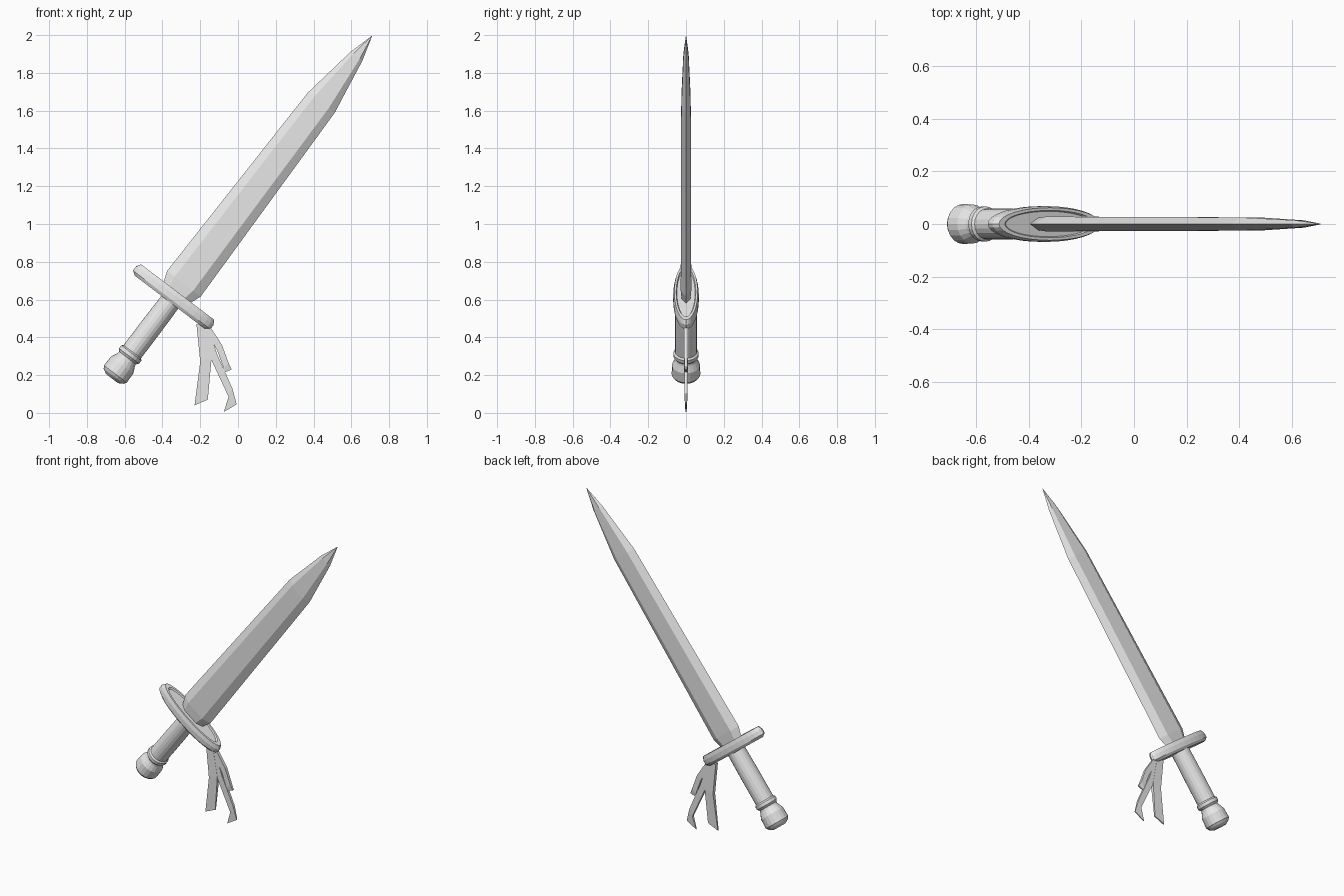
import bpy, bmesh, math
from mathutils import Matrix, Vector

if "Cube" in bpy.data.objects:
    bpy.data.objects.remove(bpy.data.objects["Cube"], do_unlink=True)

steel = bpy.data.materials.new("plain_grey")
steel.diffuse_color = (0.8, 0.8, 0.8, 1)
steel.use_nodes = True
steel.node_tree.nodes["Principled BSDF"].inputs["Base Color"].default_value = (0.8, 0.8, 0.8, 1)

# The sword leans in the xz plane about the centre of its guard
LEAN = Matrix.Translation((-0.338, 0, 0.616)) @ Matrix.Rotation(math.radians(37.2), 4, 'Y')


def loft(name, rings, matrix=Matrix()):
    """Skin a list of point rings and cap both ends."""
    bm = bmesh.new()
    loops = [[bm.verts.new(matrix @ Vector(p)) for p in ring] for ring in rings]
    n = len(loops[0])
    for a, b in zip(loops, loops[1:]):
        for i in range(n):
            j = (i + 1) % n
            bm.faces.new((a[i], a[j], b[j], b[i]))
    bm.faces.new(loops[0])
    bm.faces.new(loops[-1])
    bmesh.ops.recalc_face_normals(bm, faces=bm.faces)
    mesh = bpy.data.meshes.new(name)
    bm.to_mesh(mesh)
    bm.free()
    mesh.materials.append(steel)
    obj = bpy.data.objects.new(name, mesh)
    bpy.context.collection.objects.link(obj)
    return obj


def ellipse(height, rx, ry, sides):
    angles = [2 * math.pi * i / sides for i in range(sides)]
    return [(rx * math.cos(a), ry * math.sin(a), height) for a in angles]


def blade_ring(height, half, thick, flat=0.55):
    f = half * flat
    return [(half, 0, height), (f, thick, height), (-f, thick, height),
            (-half, 0, height), (-f, -thick, height), (f, -thick, height)]


# Blade: flat middle with a bevel to each edge
blade = [(0.0, 0.08, 0.022), (0.085, 0.112, 0.028), (1.288, 0.089, 0.025),
         (1.598, 0.039, 0.014), (1.732, 0.001, 0.001)]
loft("blade", [blade_ring(*b) for b in blade], LEAN)

# Guard: oval disc with chamfered rims and a shallow recess on top
guard = [(-0.038, 0.232, 0.058), (-0.022, 0.257, 0.068), (0.006, 0.257, 0.068),
         (0.03, 0.243, 0.062), (0.03, 0.215, 0.052), (0.022, 0.205, 0.048)]
loft("guard", [ellipse(*g, 32) for g in guard], LEAN)

# Grip and pommel: turned profiles
grip = [(-0.02, 0.056), (-0.2, 0.058), (-0.37, 0.058)]
collar = [(-0.365, 0.056), (-0.375, 0.067), (-0.395, 0.067), (-0.408, 0.056)]
pommel = [(-0.4, 0.054), (-0.42, 0.058), (-0.455, 0.074), (-0.515, 0.076),
          (-0.53, 0.066), (-0.545, 0.04)]
for name, profile in (("grip", grip), ("grip_collar", collar), ("pommel", pommel)):
    loft(name, [ellipse(h, r, r, 20) for h, r in profile], LEAN)


def ribbon(name, stations):
    """Stations are left x, left z, right x, right z and half thickness."""
    rings = [[(lx, -t, lz), (rx, -t, rz), (rx, t, rz), (lx, t, lz)]
             for lx, lz, rx, rz, t in stations]
    loft(name, rings)


# Ribbons hanging from the low end of the guard
ribbon("ribbon_wide", [(-0.22, 0.47, -0.17, 0.46, 0.011), (-0.2, 0.27, -0.14, 0.29, 0.011),
                       (-0.23, 0.04, -0.16, 0.07, 0.004)])
ribbon("ribbon_long", [(-0.19, 0.46, -0.16, 0.46, 0.01), (-0.15, 0.3, -0.11, 0.31, 0.01),
                       (-0.05, 0.085, -0.03, 0.13, 0.008), (-0.075, 0.005, -0.007, 0.045, 0.003)])
ribbon("ribbon_short", [(-0.18, 0.46, -0.15, 0.46, 0.01), (-0.11, 0.33, -0.085, 0.36, 0.01),
                        (-0.075, 0.235, -0.05, 0.265, 0.009), (-0.095, 0.205, -0.033, 0.23, 0.004)])
